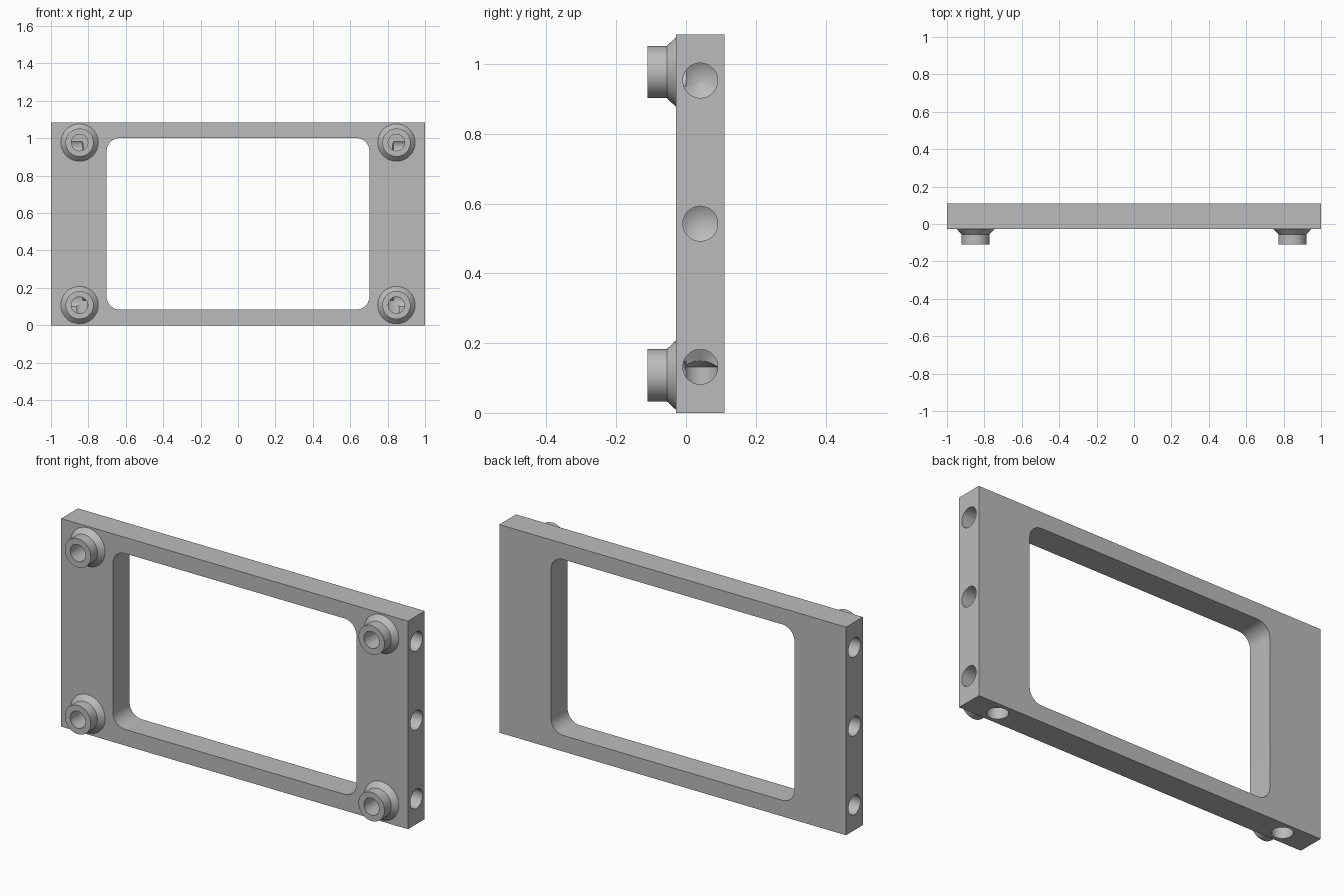
import bpy, bmesh, math
from mathutils import Matrix, Vector

cube = bpy.data.objects.get("Cube")
if cube:
    bpy.data.objects.remove(cube, do_unlink=True)

W, H = 2.0, 1.085
Y0, Y1 = -0.028, 0.11
YC = (Y0 + Y1) / 2

grey = bpy.data.materials.new("plain grey")
grey.use_nodes = True
grey.diffuse_color = (0.5, 0.5, 0.5, 1)
grey.node_tree.nodes["Principled BSDF"].inputs["Base Color"].default_value = (0.5, 0.5, 0.5, 1)


def finish(name, bm):
    bmesh.ops.recalc_face_normals(bm, faces=bm.faces)
    mesh = bpy.data.meshes.new(name)
    bm.to_mesh(mesh)
    bm.free()
    obj = bpy.data.objects.new(name, mesh)
    bpy.context.collection.objects.link(obj)
    mesh.materials.append(grey)
    return obj


def block(name, size, centre, radius=0):
    """Box whose edges along y may be rounded."""
    bm = bmesh.new()
    bmesh.ops.create_cube(bm, size=1, matrix=Matrix.Translation(centre) @ Matrix.Diagonal((*size, 1)))
    if radius:
        edges = [e for e in bm.edges
                 if abs(e.verts[0].co.y - e.verts[1].co.y) > size[1] / 2]
        bmesh.ops.bevel(bm, geom=edges, offset=radius, segments=10, profile=0.5, affect='EDGES')
    return finish(name, bm)


def lathe(name, profile, origin, direction, closed=False, steps=48):
    """Turn (radius, distance) points around an axis."""
    bm = bmesh.new()
    verts = [bm.verts.new((r, 0, d)) for r, d in profile]
    edges = [bm.edges.new(pair) for pair in zip(verts, verts[1:])]
    bmesh.ops.spin(bm, geom=verts + edges, cent=(0, 0, 0), axis=(0, 0, 1),
                   angle=math.tau, steps=steps)
    bmesh.ops.remove_doubles(bm, verts=bm.verts, dist=1e-5)
    turn = Vector((0, 0, 1)).rotation_difference(Vector(direction)).to_matrix().to_4x4()
    bm.transform(Matrix.Translation(origin) @ turn)
    return finish(name, bm)


def drill(origin, direction, radius, depth, tip):
    profile = [(0, -0.02), (radius, -0.02), (radius, depth), (0, depth + tip)]
    return lathe("drill_cutter", profile, origin, direction)


def smooth(obj):
    bpy.ops.object.select_all(action='DESELECT')
    obj.select_set(True)
    bpy.context.view_layer.objects.active = obj
    bpy.ops.object.shade_smooth_by_angle(angle=math.radians(25))


# Plate and the tools that cut it
frame = block("frame", (W, Y1 - Y0, H), (0, YC, H / 2))
cutters = [block("window_cutter", (1.405, 0.4, 0.917), (0, YC, H / 2), 0.07)]

for sx in (-1, 1):
    # Three drilled holes in each end
    for z in (0.132, H / 2, H - 0.132):
        cutters.append(drill((sx * W / 2, YC, z), (-sx, 0, 0), 0.05, 0.168, 0.03))
    # Drilled holes in the top and bottom edges
    for z, dz in ((0, 1), (H, -1)):
        cutters.append(drill((sx * 0.833, YC, z), (0, 0, dz), 0.05, 0.132, 0.03))
    # Flared hollow studs on the front, with their blind bores
    for level, z in (("lower", 0.108), ("upper", H - 0.108)):
        side = "left" if sx > 0 else "right"
        stud = lathe(f"{level}_{side}_stud",
                     [(0.1, 0), (0.075, 0.027), (0.075, 0.082), (0.044, 0.082), (0.044, 0)],
                     (sx * 0.847, Y0, z), (0, -1, 0))
        smooth(stud)
        cutters.append(drill((sx * 0.847, Y0, z), (0, 1, 0), 0.044, 0.028, 0))

for cutter in cutters:
    cutter.hide_render = True
    mod = frame.modifiers.new("cut", 'BOOLEAN')
    mod.operation = 'DIFFERENCE'
    mod.solver = 'EXACT'
    mod.object = cutter

# Bake the cuts, then discard the tools
bpy.context.view_layer.update()
graph = bpy.context.evaluated_depsgraph_get()
baked = bpy.data.meshes.new_from_object(frame.evaluated_get(graph))
frame.modifiers.clear()
frame.data = baked
baked.materials.clear()
baked.materials.append(grey)
for poly in baked.polygons:
    poly.material_index = 0
for cutter in cutters:
    bpy.data.objects.remove(cutter, do_unlink=True)
smooth(frame)
